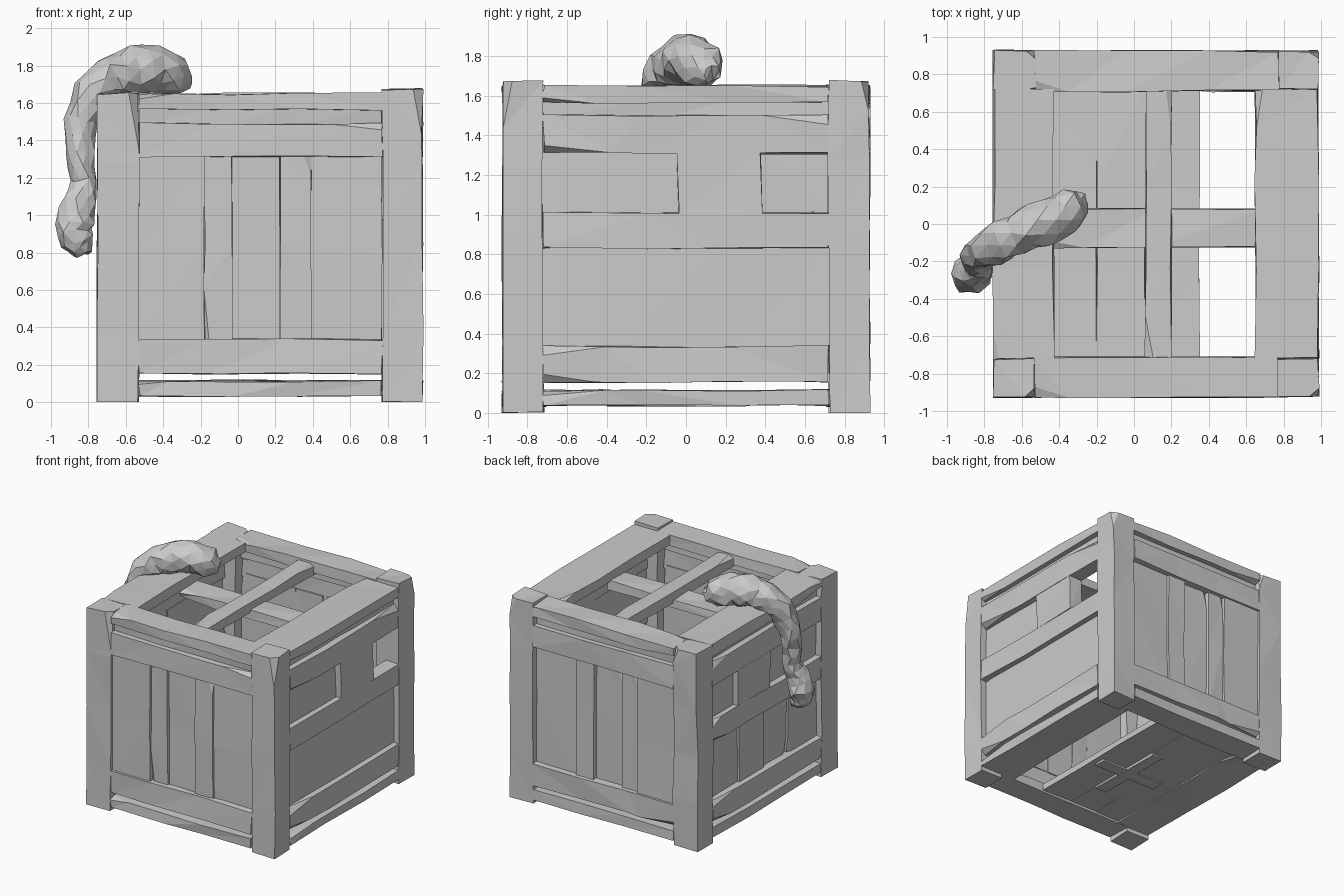
import bpy, bmesh, random
from math import cos, sin, tau
from mathutils import Vector

if "Cube" in bpy.data.objects:
    bpy.data.objects.remove(bpy.data.objects["Cube"])

random.seed(7)


def finish(bm, name):
    bmesh.ops.triangulate(bm, faces=bm.faces[:])
    bmesh.ops.recalc_face_normals(bm, faces=bm.faces[:])
    me = bpy.data.meshes.new(name)
    bm.to_mesh(me)
    bm.free()
    ob = bpy.data.objects.new(name, me)
    bpy.context.collection.objects.link(ob)
    return ob


def board(name, xs, ys, zs, chips=2, rough=0.007):
    """Weathered wooden board: a box with chipped corners and uneven edges."""
    lo = Vector((min(xs), min(ys), min(zs)))
    hi = Vector((max(xs), max(ys), max(zs)))
    size = hi - lo
    bm = bmesh.new()
    bmesh.ops.create_cube(bm, size=1)
    for v in bm.verts:
        v.co = Vector([lo[i] + (v.co[i] + 0.5) * size[i] for i in range(3)])
    # chipped corners
    corners = random.sample([(a, b, c) for a in (0, 1) for b in (0, 1) for c in (0, 1)], chips)
    for c in corners:
        p = Vector([hi[i] if c[i] else lo[i] for i in range(3)])
        off = [min(size[i] * 0.3, random.uniform(0.03, 0.06)) for i in range(3)]
        k = max(range(3), key=lambda i: size[i])
        off[k] = min(size[k] * 0.3, random.uniform(0.12, 0.35))
        n = Vector([(1 if c[i] else -1) / off[i] for i in range(3)])
        start = p.copy()
        start[k] -= off[k] * (1 if c[k] else -1)
        r = bmesh.ops.bisect_plane(bm, geom=bm.verts[:] + bm.edges[:] + bm.faces[:],
                                   plane_co=start, plane_no=n.normalized(), clear_outer=True)
        edges = [e for e in r["geom_cut"] if isinstance(e, bmesh.types.BMEdge)]
        bmesh.ops.contextual_create(bm, geom=edges)
    # extra segments along the grain, then uneven edges
    k = max(range(3), key=lambda i: size[i])
    segs = max(1, int(size[k] / 0.4))
    for s in range(1, segs):
        p, n = lo.copy(), Vector((0, 0, 0))
        p[k] += size[k] * s / segs + random.uniform(-0.06, 0.06)
        n[k] = 1
        bmesh.ops.bisect_plane(bm, geom=bm.verts[:] + bm.edges[:] + bm.faces[:],
                               plane_co=p, plane_no=n)
    for v in bm.verts:
        v.co += Vector([random.uniform(-rough, rough) for _ in range(3)])
        v.co.z = max(v.co.z, 0)
    return finish(bm, name)


X0, X1, Y = -0.75, 0.985, 0.925
XI, XJ, YI = -0.53, 0.77, 0.72          # inner edges of the corner posts

# corner posts
for xs, top in (((X0, XI), 1.65), ((XJ, X1), 1.675)):
    for s in (-1, 1):
        board("corner_post", xs, (s * Y, s * YI), (0, top), chips=1)

# front and back walls
plank_edges = [XI, -0.18, -0.03, 0.225, 0.39, XJ]
depths = [0.02, 0.035, 0.06, 0.03, 0.05]
for s, side in ((-1, "front"), (1, "back")):
    span = (XI, XJ)
    board(side + "_base_rail", span, (s * Y, s * 0.71), (0.035, 0.115))
    board(side + "_lower_rail", span, (s * Y, s * 0.81), (0.155, 0.335))
    board(side + "_upper_rail", span, (s * Y, s * 0.81), (1.31, 1.49))
    board(side + "_lid_gap_board", span, (s * 0.88, s * 0.80), (1.47, 1.59), 0)
    board(side + "_lid_board", span, (s * Y, s * 0.71), (1.565, 1.65))
    for a, b, d in zip(plank_edges, plank_edges[1:], depths):
        board(side + "_plank", (a, b), (s * (Y - d), s * 0.80), (0.3, 1.34), 1, 0.005)

# left and right walls
for out, d, lid_in, side in ((X0, 1, -0.43, "left"), (X1, -1, 0.65, "right")):
    span = (-YI, YI)
    face = (out, out + d * 0.12)
    rec = (out + d * 0.05, out + d * 0.11)
    board(side + "_base_rail", (out, lid_in), span, (0.04, 0.115))
    board(side + "_lower_rail", face, span, (0.155, 0.335))
    board(side + "_middle_rail", face, span, (0.83, 1.01))
    board(side + "_upper_rail", face, span, (1.31, 1.50))
    board(side + "_lid_gap_board", rec, span, (1.47, 1.59), 0)
    board(side + "_lid_board", (out, lid_in), span, (1.565, 1.65))
    board(side + "_window_divider", face, (-0.04, 0.38), (1.0, 1.32), 0)
    board(side + "_window_panel", rec, (-0.73, -0.03), (0.98, 1.34), 0)
    if side == "right":
        board("right_lower_panel", rec, (-0.73, 0.73), (0.31, 0.86), 0, 0.004)
    else:
        board("left_window_panel", rec, (0.36, 0.73), (0.98, 1.34), 0)
        cuts = [-0.73, -0.35, -0.02, 0.3, 0.73]
        for i in range(4):
            o = 0.015 * (i % 2)
            board("left_lower_plank", (rec[0] + o, rec[1] + o), cuts[i:i + 2], (0.31, 0.86), 1, 0.004)

# open lid grid
board("lid_long_beam", (0.06, 0.2), (-0.74, 0.74), (1.55, 1.635))
board("lid_cross_beam", (-0.45, 0.67), (-0.125, 0.08), (1.50, 1.57))

# floor planks, leaving the gap on the right, with crossed battens below
for a, b in ((-0.74, -0.45), (-0.45, -0.2), (-0.2, 0.06), (0.06, 0.35)):
    board("floor_plank", (a, b), (-0.74, 0.74), (0.05, 0.1), 0, 0.004)
board("floor_long_batten", (-0.04, 0.06), (-0.4, 0.3), (0.035, 0.06), 0, 0.004)
board("floor_cross_batten", (-0.3, 0.3), (-0.12, -0.02), (0.035, 0.06), 0, 0.004)

# crumpled limb draped over the left edge: x, y, z, radius
path = [(-0.27, 0.13, 1.71, 0.05), (-0.33, 0.09, 1.74, 0.11), (-0.45, 0.03, 1.78, 0.125),
        (-0.57, -0.03, 1.78, 0.12), (-0.69, -0.08, 1.74, 0.11), (-0.78, -0.13, 1.66, 0.10),
        (-0.84, -0.17, 1.50, 0.085), (-0.845, -0.20, 1.33, 0.075), (-0.83, -0.22, 1.18, 0.07),
        (-0.85, -0.25, 1.07, 0.085), (-0.88, -0.27, 0.95, 0.11), (-0.86, -0.28, 0.86, 0.09),
        (-0.83, -0.28, 0.79, 0.045)]
pts = []
for a, b in zip(path, path[1:]):
    pts += [Vector(a), (Vector(a) + Vector(b)) / 2]
pts.append(Vector(path[-1]))
SIDES = 9
bm = bmesh.new()
rings = []
across = Vector((0.45, -0.89, 0)).normalized()
for i, p in enumerate(pts):
    c = p.to_3d()
    t = (pts[min(i + 1, len(pts) - 1)].to_3d() - pts[max(i - 1, 0)].to_3d()).normalized()
    u = (across - t * across.dot(t)).normalized()
    w = t.cross(u)
    ring = []
    for k in range(SIDES):
        a = tau * (k + 0.5 * (i % 2)) / SIDES
        r = p[3] * random.uniform(0.85, 1.15)
        ring.append(bm.verts.new(c + (u * cos(a) + w * sin(a)) * r + t * random.uniform(-0.012, 0.012)))
    rings.append(ring)
for i, (r0, r1) in enumerate(zip(rings, rings[1:])):
    s = i % 2
    for k in range(SIDES):
        n = (k + 1) % SIDES
        if s:
            bm.faces.new((r0[k], r0[n], r1[n]))
            bm.faces.new((r0[k], r1[n], r1[k]))
        else:
            bm.faces.new((r0[k], r0[n], r1[k]))
            bm.faces.new((r0[n], r1[n], r1[k]))
bm.faces.new(rings[0])
bm.faces.new(rings[-1])
finish(bm, "draped_limb")
